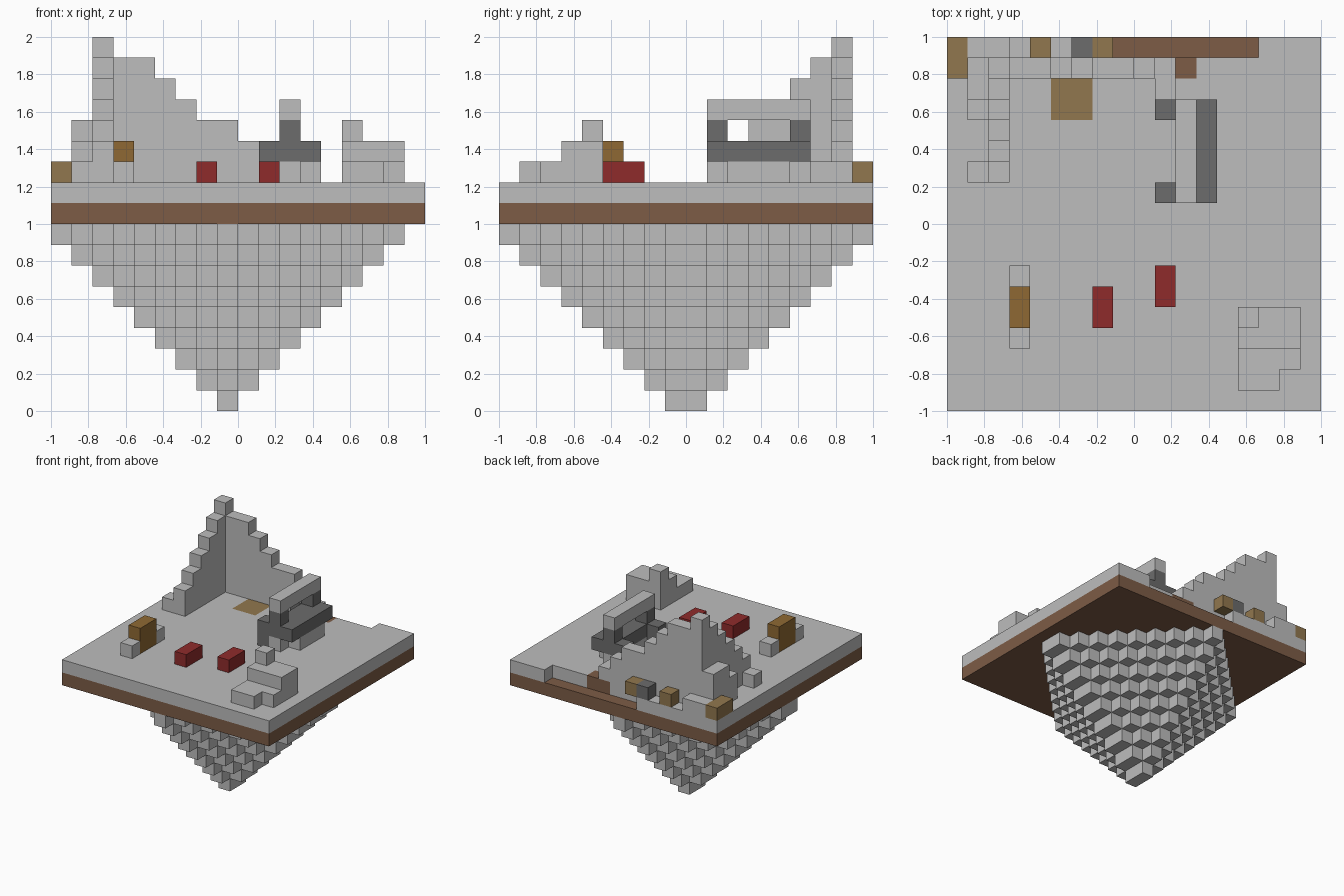
import bpy
import bmesh
from mathutils import Vector

cube = bpy.data.objects.get("Cube")
if cube:
    bpy.data.objects.remove(cube, do_unlink=True)

N = 18            # blocks along the longest side
S = 2 / N         # block size


def material(name, rgb):
    """Flat colour from 0-255 display values."""
    lin = [((c / 255 + 0.055) / 1.055) ** 2.4 for c in rgb] + [1]
    m = bpy.data.materials.new(name)
    m.use_nodes = True
    m.diffuse_color = lin
    bsdf = m.node_tree.nodes["Principled BSDF"]
    bsdf.inputs["Base Color"].default_value = lin
    bsdf.inputs["Roughness"].default_value = 0.9
    return m


STONE = material("light stone", (189, 189, 189))
DARK = material("dark stone", (108, 108, 108))
SOIL = material("brown soil", (125, 92, 70))
STRAW = material("pale straw", (145, 119, 78))
TIMBER = material("golden timber", (143, 105, 51))
RED = material("red cloth", (143, 43, 43))


def box(x, y, z):
    """Cells of a block; each argument is one index or an inclusive pair."""
    span = [range(a, a + 1) if isinstance(a, int) else range(a[0], a[1] + 1)
            for a in (x, y, z)]
    return {(i, j, k) for i in span[0] for j in span[1] for k in span[2]}


def build(name, cells, mat):
    """Mesh only the outer faces of a set of cells."""
    bm = bmesh.new()
    for cell in cells:
        for axis in range(3):
            for side in (0, 1):
                nxt = list(cell)
                nxt[axis] += 2 * side - 1
                if tuple(nxt) in cells:
                    continue
                u, v = (axis + 1) % 3, (axis + 2) % 3
                corners = []
                for a, b in ((0, 0), (1, 0), (1, 1), (0, 1)):
                    p = Vector(cell)
                    p[axis] += side
                    p[u] += a
                    p[v] += b
                    corners.append(bm.verts.new(p * S - Vector((1, 1, 0))))
                bm.faces.new(corners if side else corners[::-1])
    bmesh.ops.remove_doubles(bm, verts=bm.verts[:], dist=S / 100)
    me = bpy.data.meshes.new(name)
    bm.to_mesh(me)
    bm.free()
    me.materials.append(mat)
    ob = bpy.data.objects.new(name, me)
    bpy.context.collection.objects.link(ob)
    return ob


FLOOR = 10        # layer of the paved floor
G = FLOOR + 1     # first layer above it

# Hanging rock: stacked diamonds growing upward
rock = set()
for k in range(9):
    for i in range(N):
        for j in range(N):
            if abs(i - 8) + max(8 - j, j - 9, 0) <= k:
                rock.add((i, j, k))
build("hanging_rock", rock, STONE)

# Soil slab, paved floor with a broken back edge, and inlays
build("soil_slab", box((0, 17), (0, 17), 9), SOIL)
soil_patch = box((10, 11), 16, FLOOR)
straw_patch = box((5, 6), (14, 15), FLOOR)
gap = box((7, 14), 17, FLOOR)
build("paved_floor", box((0, 17), (0, 17), FLOOR) - gap - soil_patch - straw_patch, STONE)
build("soil_patch", soil_patch, SOIL)
build("straw_patch", straw_patch, STRAW)

# Ruined corner walls stepping down from the tall corner
wall = set()
for n, top in enumerate((17, 16, 16, 15, 14, 13, 13, 12, 11)):
    wall |= box(2 + n, 16, (G, top))
for j in range(11, 17):
    wall |= box(2, j, (G, j + 1))
wall |= box(10, 15, G)
build("ruined_walls", wall, STONE)

# Buttresses and rubble outside the walls
build("wall_buttress", box(1, (15, 16), (G, 13)) | box(1, 14, (G, 12))
      | box(1, 11, G) | box((1, 2), 17, G), STONE)
build("straw_bales", box(0, (16, 17), G) | box(4, 17, G) | box(7, 17, G), STRAW)
build("dark_rubble", box(6, 17, G), DARK)

# Stall: stone base, dark counter with posts and front legs, stone beam
build("stall_base", box(11, (10, 14), G) | box(12, (11, 13), G), STONE)
counter = box((11, 12), (10, 14), 12)
for j in (10, 14):
    counter |= box(10, j, (G, 12)) | box(11, j, 13)
build("stall_counter", counter, DARK)
build("stall_beam", box(11, (10, 14), 14), STONE)

# Timber table with a stone seat at each end
build("timber_table", box(3, (4, 5), (G, 12)), TIMBER)
for name, j in (("front_seat", 3), ("back_seat", 6)):
    build(name, box(3, j, G), STONE)

# Red bedrolls
build("bedroll_right", box(7, (4, 5), G), RED)
build("bedroll_left", box(10, (5, 6), G), RED)

# Broken steps in the front corner
build("broken_steps", (box((14, 16), (1, 4), G) - box(16, 1, G))
      | box((14, 16), (3, 4), 12) | box(14, 4, 13), STONE)
